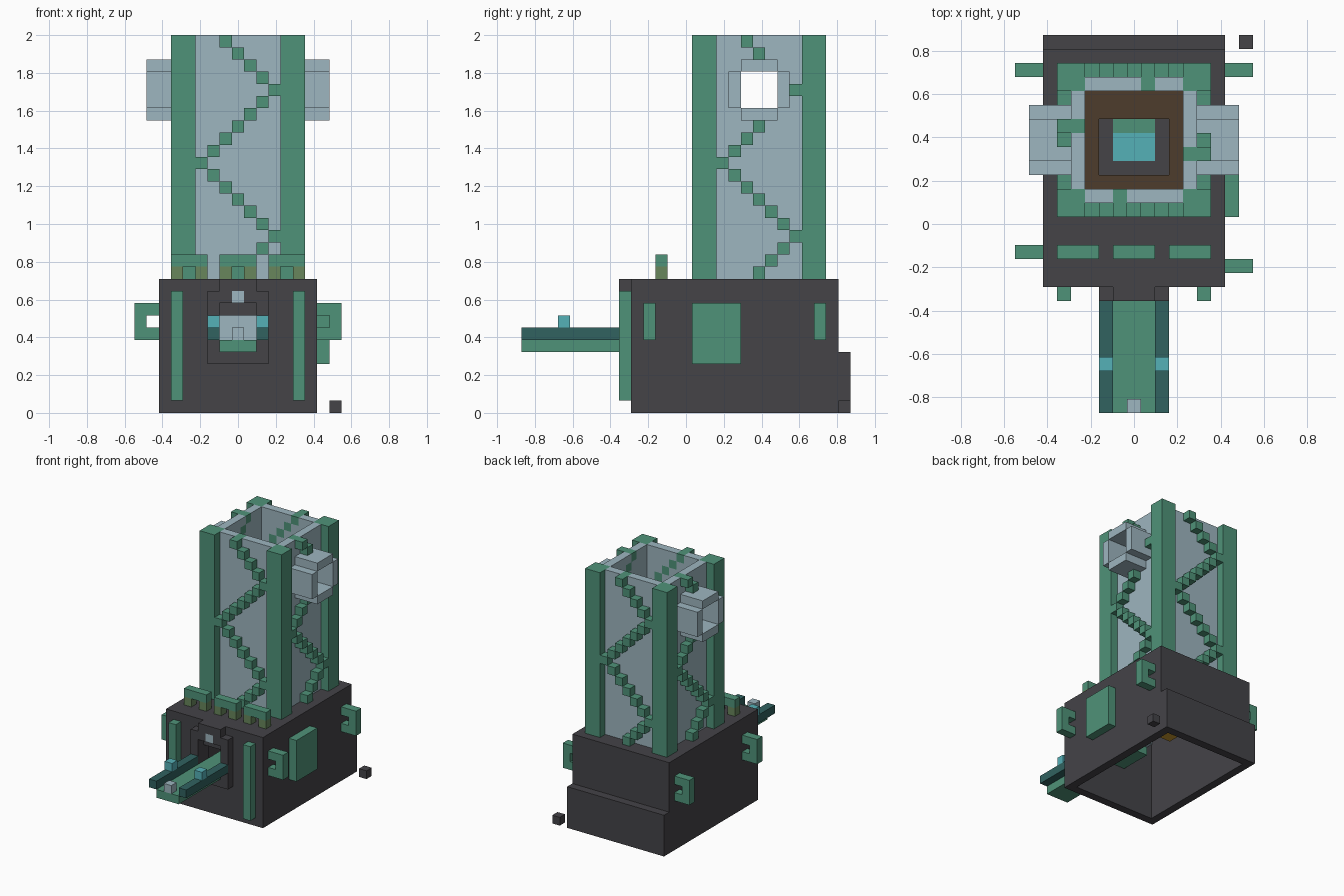
import bpy
import bmesh

if "Cube" in bpy.data.objects:
    bpy.data.objects.remove(bpy.data.objects["Cube"])

U = 2 / 31  # size of one block


def material(name, r, g, b):
    m = bpy.data.materials.new(name)
    col = tuple((c / 255) ** 2.2 for c in (r, g, b)) + (1,)
    m.diffuse_color = col
    m.use_nodes = True
    m.node_tree.nodes["Principled BSDF"].inputs["Base Color"].default_value = col
    return m


green = material("copper green", 80, 145, 120)
pale = material("pale blue", 156, 180, 190)
dark = material("dark stone", 70, 69, 73)
teal = material("dark teal", 52, 98, 96)
cyan = material("cyan", 86, 175, 182)
brown = material("brown", 78, 62, 48)
olive = material("olive", 104, 133, 92)
gold = material("gold", 200, 150, 50)
red = material("dark red", 115, 30, 25)


def blocks(name, mat, boxes):
    """One object from boxes given in block units: x0, x1, y0, y1, z0, z1."""
    bm = bmesh.new()
    for x0, x1, y0, y1, z0, z1 in boxes:
        v = [bm.verts.new(((x - 8.5) * U, (y - 13.5) * U, z * U))
             for z in (z0, z1) for x, y in ((x0, y0), (x1, y0), (x1, y1), (x0, y1))]
        bm.faces.new(v[3::-1])
        bm.faces.new(v[4:])
        for n in range(4):
            m = (n + 1) % 4
            bm.faces.new((v[n], v[m], v[m + 4], v[n + 4]))
    mesh = bpy.data.meshes.new(name)
    bm.to_mesh(mesh)
    bm.free()
    mesh.materials.append(mat)
    obj = bpy.data.objects.new(name, mesh)
    bpy.context.collection.objects.link(obj)
    return obj


def mirrored(boxes):
    return boxes + [(17 - b[1], 17 - b[0]) + tuple(b[2:]) for b in boxes]


# Hollow base, with a stepped back and a doorway in front
blocks("base_side_walls", dark, mirrored([(2, 3, 9, 26, 0, 11), (2, 3, 26, 27, 0, 5)]))
blocks("base_back_wall", dark, [(3, 14, 25, 26, 5, 11), (3, 14, 26, 27, 0, 5),
                                (3, 14, 25, 26, 4, 5)])
blocks("base_front_wall", dark, mirrored([(3, 7, 9, 10, 0, 11)])
       + [(7, 10, 9, 10, 0, 5), (7, 10, 9, 10, 8, 11)])
blocks("base_roof", dark, mirrored([(3, 5, 10, 25, 10, 11)])
       + [(5, 12, 10, 16, 10, 11), (5, 12, 23, 25, 10, 11)])
blocks("door_frame", dark, mirrored([(6, 7, 8, 9, 4, 10)])
       + [(7, 10, 8, 9, 4, 5), (7, 10, 8, 9, 10, 11),
          (7, 8, 8, 9, 9, 10), (9, 10, 8, 9, 9, 10)])
blocks("door_lamp", pale, [(8, 9, 8, 9, 9, 10)])
blocks("loose_block", dark, [(16, 17, 26, 27, 0, 1)])

# Trim on the base
blocks("front_bars", green, mirrored([(3, 4, 8, 9, 1, 10)]))
blocks("side_panel", green, [(15, 16, 14, 18, 4, 9)])


def handle(name, left_side, y):
    boxes = [(15, 16, y, y + 1, 6, 7), (15, 16, y, y + 1, 8, 9), (16, 17, y, y + 1, 6, 9)]
    blocks(name, green, mirrored(boxes)[:3] if left_side else mirrored(boxes)[3:])


handle("front_left_handle", True, 10)
handle("front_right_handle", False, 11)
handle("back_left_handle", True, 24)
handle("back_right_handle", False, 24)

# Small arches along the front edge of the roof
starts = (3, 7, 11)
blocks("arch_tops", green, [(x, x + 3, 11, 12, 12, 13) for x in starts])
blocks("arch_legs", olive, [(x + d, x + d + 1, 11, 12, 11, 12)
                            for x in starts for d in (0, 2)])

# Conveyor coming out of the doorway
blocks("conveyor_belt", green, [(7, 10, 0, 14, 5, 6)])
blocks("conveyor_rails", teal, mirrored([(6, 7, 0, 8, 6, 7)]))
blocks("rail_lights", cyan, mirrored([(6, 7, 3, 4, 7, 8)]))
blocks("belt_item", pale, [(8, 9, 0, 1, 6, 7)])
blocks("inner_panel", pale, [(7, 10, 14, 15, 6, 8)])

# Hearth at the bottom of the tower
blocks("hearth_ring", brown, mirrored([(5, 6, 16, 23, 10, 11)])
       + [(6, 11, 16, 17, 10, 11), (6, 11, 21, 23, 10, 11), (5, 6, 17, 21, 9, 10)])
blocks("hearth_red_side", red, [(11, 12, 17, 21, 9, 10)])
blocks("hearth_tray", dark, mirrored([(6, 7, 17, 21, 7, 8)]) + [(7, 10, 17, 18, 7, 8)])
blocks("hearth_back", green, [(7, 10, 20, 21, 7, 8)])
blocks("hearth_core", cyan, [(7, 10, 18, 20, 6, 8)])
blocks("hearth_core_base", gold, [(7, 10, 18, 20, 5, 6)])

# Tower corner posts
blocks("corner_posts", green, mirrored([(3, 5, y, y + 2, 11, 31) for y in (14, 23)]))


def on_side(side, c0, c1, d0, d1, z0, z1):
    """Box on a tower side: c runs along the side, d inwards."""
    if side == "front":
        return (5 + c0, 5 + c1, 14 + d0, 14 + d1, z0, z1)
    if side == "left":
        return (14 - d1, 14 - d0, 16 + c0, 16 + c1, z0, z1)
    if side == "back":
        return (12 - c1, 12 - c0, 25 - d1, 25 - d0, z0, z1)
    return (3 + d0, 3 + d1, 23 - c1, 23 - c0, z0, z1)


# Tower walls with zigzag braces, and window boxes on two sides
for side in ("front", "left", "back", "right"):
    wall, brace = [], []
    windowed = side in ("left", "right")
    for z in range(11, 31):
        zig = abs((z - 14) % 12 - 6)
        for c in range(7):
            off = (abs(c - 3), abs(z - 26))
            if windowed and max(off) <= 2 and off != (2, 2):
                continue
            if c == zig:
                brace.append(on_side(side, c, c + 1, 0, 2, z, z + 1))
            elif wall and c and wall[-1][0] == z and wall[-1][2] == c:
                wall[-1][2] = c + 1
            else:
                wall.append([z, c, c + 1])
    blocks(side + "_tower_wall", pale,
           [on_side(side, a, b, 1, 2, z, z + 1) for z, a, b in wall])
    blocks(side + "_brace", green, brace)
    if windowed:
        ring = [(1, 2, 25, 28), (5, 6, 25, 28), (2, 5, 24, 25), (2, 5, 28, 29)]
        blocks(side + "_window_box", pale,
               [on_side(side, a, b, -2, 2, z0, z1) for a, b, z0, z1 in ring])
